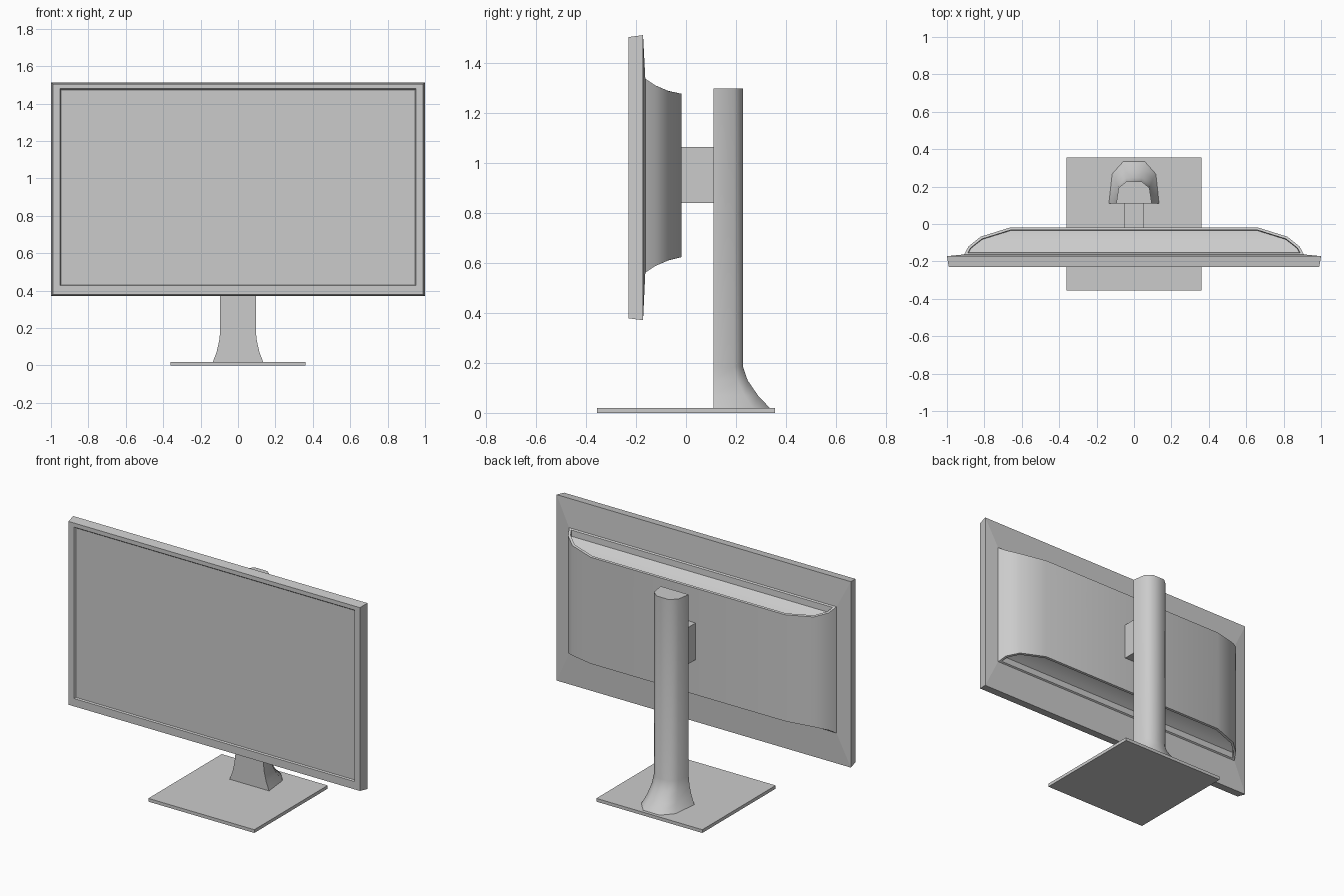
import bpy, bmesh, math

if "Cube" in bpy.data.objects:
    bpy.data.objects.remove(bpy.data.objects["Cube"])


def loft(name, rings, smooth=None, edit=None):
    """Skin a list of equal-length closed rings and cap both ends."""
    bm = bmesh.new()
    loops = [[bm.verts.new(p) for p in ring] for ring in rings]
    n = len(loops[0])
    for a, b in zip(loops, loops[1:]):
        for i in range(n):
            j = (i + 1) % n
            bm.faces.new((a[i], a[j], b[j], b[i]))
    bm.faces.new(loops[0])
    bm.faces.new(loops[-1])
    bmesh.ops.recalc_face_normals(bm, faces=bm.faces[:])
    if edit:
        edit(bm)
    mesh = bpy.data.meshes.new(name)
    bm.to_mesh(mesh)
    bm.free()
    ob = bpy.data.objects.new(name, mesh)
    bpy.context.collection.objects.link(ob)
    if smooth:
        bpy.ops.object.select_all(action='DESELECT')
        ob.select_set(True)
        bpy.context.view_layer.objects.active = ob
        bpy.ops.object.shade_smooth_by_angle(angle=math.radians(smooth))
    return ob


def rect(y, hx, z0, z1):
    """Upright rectangle facing the front."""
    return [(-hx, y, z0), (hx, y, z0), (hx, y, z1), (-hx, y, z1)]


def box(name, hx, y0, y1, z0, z1):
    return loft(name, [rect(y0, hx, z0, z1), rect(y1, hx, z0, z1)])


# Display panel: recessed screen, bezel, tapered rim and slightly raised back
loft("display_panel", [
    rect(-0.22, 0.946, 0.431, 1.472),
    rect(-0.231, 0.953, 0.427, 1.48),
    rect(-0.231, 0.99, 0.379, 1.505),
    rect(-0.172, 1.0, 0.371, 1.513),
    rect(-0.163, 0.91, 0.56, 1.34)])


# Rear housing with a sunken vent in its top and bottom
def sink_vents(bm):
    bm.normal_update()
    for sign in (1, -1):
        faces = [f for f in bm.faces if f.normal.z * sign > 0.5]
        bmesh.ops.inset_region(bm, faces=faces, thickness=0.014,
                               use_even_offset=True, use_boundary=True)
        bmesh.ops.inset_region(bm, faces=faces, thickness=0.003,
                               use_even_offset=True, use_boundary=True)
        for v in {v for f in faces for v in f.verts}:
            v.co.z -= 0.035 * sign
    bm.normal_update()


loft("rear_housing", [
    rect(-0.166, 0.91, 0.56, 1.34),
    rect(-0.12, 0.885, 0.59, 1.31),
    rect(-0.068, 0.82, 0.612, 1.288),
    rect(-0.018, 0.66, 0.624, 1.278)], smooth=50, edit=sink_vents)

# Bracket joining housing and column
box("mount_bracket", 0.053, -0.02, 0.115, 0.84, 1.065)


# Column: flat front, faceted rounded back, flared foot
def column_ring(z, hx, back):
    y0 = 0.11
    d = back - y0
    half = [(hx, y0), (hx * 0.87, y0 + d * 0.7), (hx * 0.42, back)]
    pts = half + [(-x, y) for x, y in reversed(half)]
    return [(x, y, z) for x, y in pts]


loft("stand_column", [
    column_ring(0.018, 0.135, 0.337),
    column_ring(0.07, 0.115, 0.288),
    column_ring(0.13, 0.101, 0.247),
    column_ring(0.185, 0.095, 0.228),
    column_ring(1.3, 0.095, 0.228)], smooth=60)

# Base plate
box("base_plate", 0.36, -0.356, 0.356, 0.0, 0.02)
